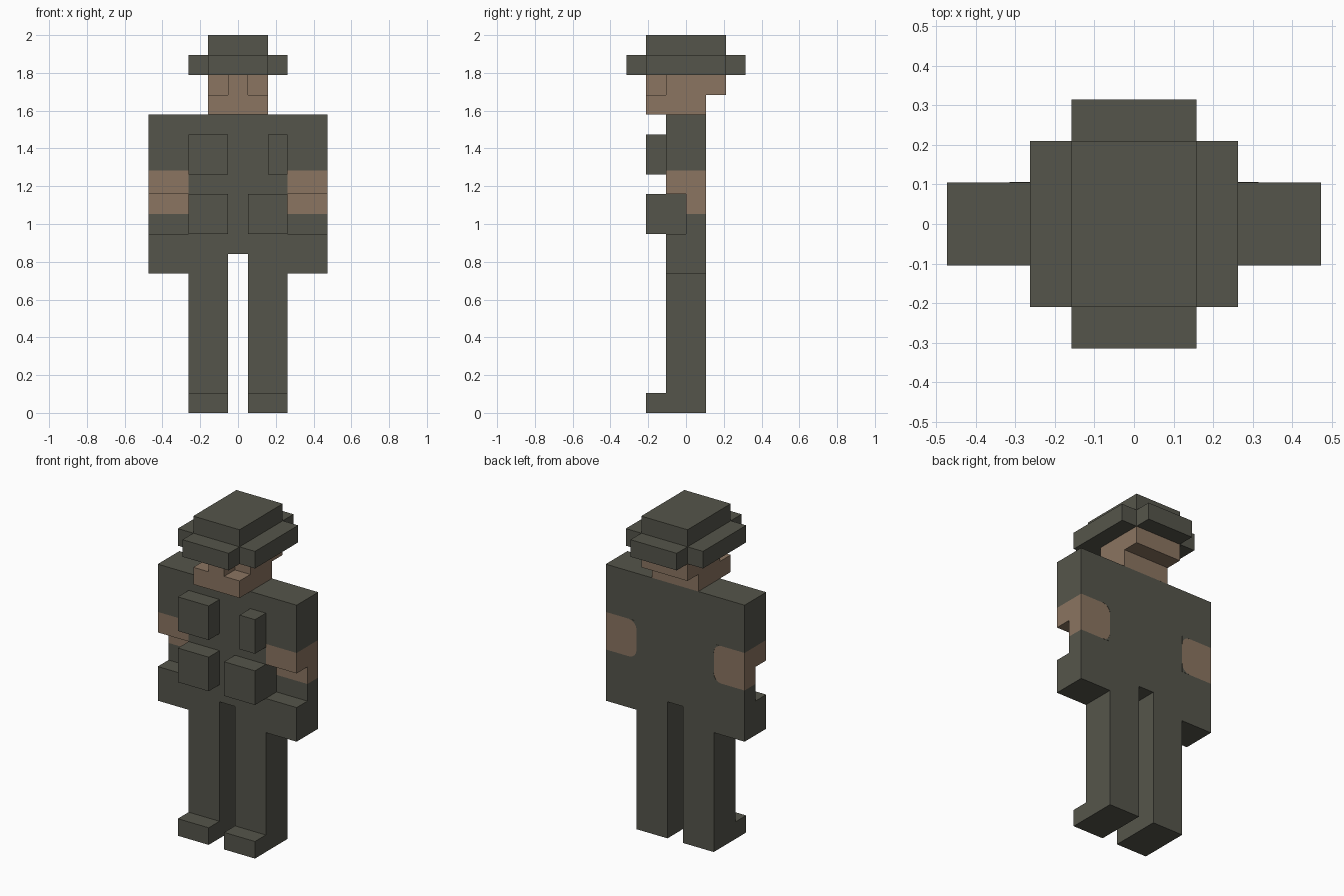
import bpy, bmesh, math
from mathutils import Vector

cube = bpy.data.objects.get("Cube")
if cube:
    bpy.data.objects.remove(cube, do_unlink=True)

U = 2 / 19  # one block; the figure is 19 blocks tall


def material(name, rgb):
    m = bpy.data.materials.new(name)
    m.use_nodes = True
    m.diffuse_color = (*rgb, 1)
    m.node_tree.nodes["Principled BSDF"].inputs["Base Color"].default_value = (*rgb, 1)
    return m


CLOTH = material("dark olive cloth", (0.091, 0.091, 0.070))
SKIN = material("tan skin", (0.258, 0.178, 0.120))


def prism(name, mat, axis, lo, hi, profile):
    """Extrude a profile along an axis, all in blocks.
    The profile lies in (y, z), (x, z) or (x, y) for axis 0, 1 or 2."""
    def place(p, d):
        c = list(p)
        c.insert(axis, d)
        return Vector(c) * U
    bm = bmesh.new()
    face = bm.faces.new([bm.verts.new(place(p, lo)) for p in profile])
    ext = bmesh.ops.extrude_face_region(bm, geom=[face], use_keep_orig=True)
    moved = [g for g in ext["geom"] if isinstance(g, bmesh.types.BMVert)]
    bmesh.ops.translate(bm, verts=moved, vec=place((0, 0), hi - lo))
    bmesh.ops.recalc_face_normals(bm, faces=bm.faces[:])
    mesh = bpy.data.meshes.new(name)
    bm.to_mesh(mesh)
    bm.free()
    mesh.materials.append(mat)
    ob = bpy.data.objects.new(name, mesh)
    bpy.context.collection.objects.link(ob)
    return ob


def box(name, mat, x, y, z):
    return prism(name, mat, 0, min(x), max(x),
                 [(y[0], z[0]), (y[1], z[0]), (y[1], z[1]), (y[0], z[1])])


# Hat: cross-shaped brim and a crown
prism("hat_brim", CLOTH, 2, 17, 18,
      [(-1.5, -3), (1.5, -3), (1.5, -2), (2.5, -2), (2.5, 2), (1.5, 2),
       (1.5, 3), (-1.5, 3), (-1.5, 2), (-2.5, 2), (-2.5, -2), (-1.5, -2)])
box("hat_crown", CLOTH, (-1.5, 1.5), (-2, 2), (18, 19))

# Head: jutting jaw and overhanging back, nose between the eye recesses
prism("head", SKIN, 0, -1.5, 1.5,
      [(-2, 15), (1, 15), (1, 16), (2, 16), (2, 17), (-1, 17), (-1, 16), (-2, 16)])
box("nose", SKIN, (-0.5, 0.5), (-2, -1), (16, 17))

# Jacket and its chest pockets
box("jacket", CLOTH, (-2.5, 2.5), (-1, 1), (8, 15))
box("chest_pocket_right", CLOTH, (-2.5, -0.5), (-2, -1), (12, 14))
box("chest_pocket_left", CLOTH, (1.5, 2.5), (-2, -1), (12, 14))

for side, s in (("left", 1), ("right", -1)):
    inner, outer = 2.5 * s, 4.5 * s
    lo, hi = sorted((inner, outer))

    box(f"waist_pouch_{side}", CLOTH, (0.5 * s, 2.5 * s), (-2, -1), (9, 11))

    # Leg and boot in one side profile
    a, b = sorted((0.5 * s, 2.5 * s))
    prism(f"leg_{side}", CLOTH, 0, a, b,
          [(-2, 0), (1, 0), (1, 8), (-1, 8), (-1, 1), (-2, 1)])

    # Arm: sleeve, bare forearm and glove around the front notch
    box(f"sleeve_{side}", CLOTH, (inner, outer), (-1, 1), (12.2, 15))
    prism(f"forearm_{side}", SKIN, 0, lo, hi,
          [(-1, 11), (0, 11), (0, 10), (1, 10), (1, 12.2), (-1, 12.2)])
    prism(f"glove_{side}", CLOTH, 0, lo, hi,
          [(-1, 7), (1, 7), (1, 10), (0, 10), (0, 9), (-1, 9)])

    # Thin cloth corners round off the bare patch on the back
    r = 0.5
    for end, z, t in (("upper", 12.2, -1), ("lower", 10, 1)):
        arc = [(inner + s * r * (1 - math.cos(k * math.pi / 8)),
                z + t * r * (1 - math.sin(k * math.pi / 8))) for k in range(5)]
        prism(f"{end}_cloth_corner_{side}", CLOTH, 1, 0.98, 1.01,
              [(inner, z)] + arc)
